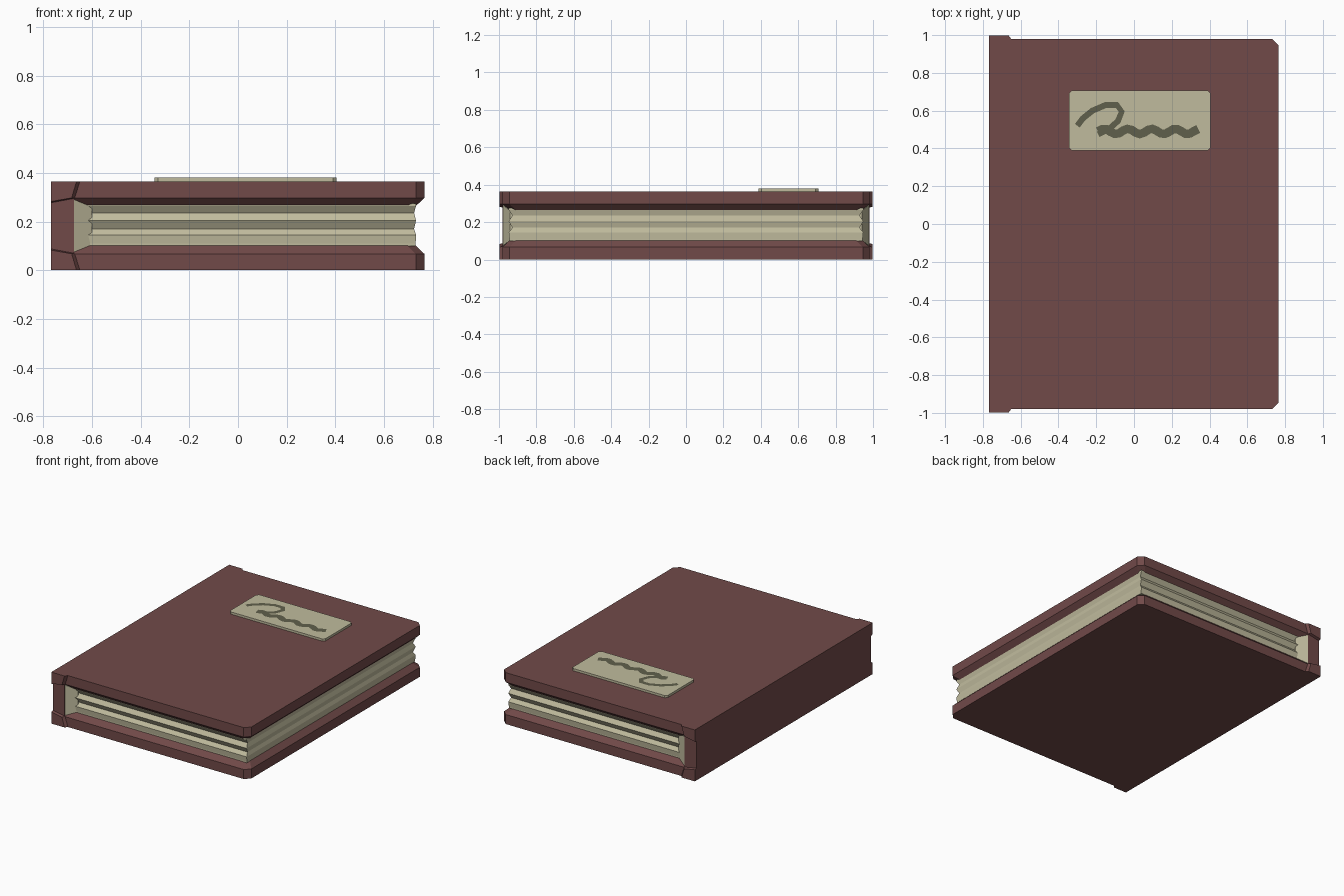
import bpy, bmesh, math
from mathutils import Vector

if "Cube" in bpy.data.objects:
    bpy.data.objects.remove(bpy.data.objects["Cube"])


def material(name, rgb):
    m = bpy.data.materials.new(name)
    m.diffuse_color = (*rgb, 1)
    m.use_nodes = True
    m.node_tree.nodes["Principled BSDF"].inputs["Base Color"].default_value = m.diffuse_color
    return m


LEATHER = material("maroon_leather", (0.165, 0.068, 0.066))
PAPER = material("cream_paper", (0.53, 0.50, 0.34))
INK = material("olive_ink", (0.118, 0.118, 0.072))
MID = 0.1825  # mid height of the book


def loft(name, rings, mat):
    """Closed solid through a list of equal-length rings of points."""
    bm = bmesh.new()
    vs = [[bm.verts.new(p) for p in r] for r in rings]
    n = len(rings[0])
    for a, b in zip(vs, vs[1:]):
        for i in range(n):
            j = (i + 1) % n
            bm.faces.new((a[i], a[j], b[j], b[i]))
    bm.faces.new(vs[0])
    bm.faces.new(vs[-1])
    bmesh.ops.recalc_face_normals(bm, faces=bm.faces)
    me = bpy.data.meshes.new(name)
    bm.to_mesh(me)
    bm.free()
    me.materials.append(mat)
    ob = bpy.data.objects.new(name, me)
    bpy.context.collection.objects.link(ob)
    return ob


def board(x0, x1, y, c, z):
    """Outline with the two fore-edge corners cut by c."""
    return [(x0, -y, z), (x1 - c, -y, z), (x1, -y + c, z),
            (x1, y - c, z), (x1 - c, y, z), (x0, y, z)]


def rect(x0, x1, y0, y1, z):
    return [(x0, y0, z), (x1, y0, z), (x1, y1, z), (x0, y1, z)]


# Cover boards with a bevelled inner edge
for name, s in (("front_cover", 1), ("back_cover", -1)):
    loft(name, [board(-0.675, x, y, 0.035, MID + s * h) for x, y, h in
                ((0.766, 0.98, 0.1825), (0.766, 0.98, 0.115), (0.73, 0.943, 0.08))], LEATHER)

# Spine
loft("spine", [rect(-0.768, -0.675, -0.98, 0.98, z) for z in (0, 2 * MID)], LEATHER)

# Raised folded caps at the four spine ends
base = [(-0.768, 0.1825), (-0.65, 0.1825), (-0.672, 0.113), (-0.768, 0.095)]
tip = [(-0.768, 0.1825), (-0.664, 0.1825), (-0.684, 0.115), (-0.768, 0.10)]
for sy in (-1, 1):
    for sz in (-1, 1):
        loft("spine_cap", [[(x, sy * y, MID + sz * h) for x, h in prof]
                           for y, prof in ((0.97, base), (0.98, base), (0.998, tip))], LEATHER)

# Page block with rippled edges
loft("pages", [rect(-0.675, 0.732 - 0.4 * d, -0.948 + d, 0.948 - d, z) for z, d in
               ((0.10, 0.004), (0.11, 0.004), (0.145, 0.0), (0.17, 0.02), (0.205, 0.0),
                (0.235, 0.02), (0.265, 0.0), (0.275, 0.0))], PAPER)

# Paper flaring out to meet the spine
loft("page_binding", [[(x, -y, MID - h), (x, y, MID - h), (x, y, MID + h), (x, -y, MID + h)]
                      for x, y, h in ((-0.675, 0.978, 0.108), (-0.60, 0.94, 0.0775))], PAPER)

# Label plate with small cut corners
def plate(z):
    x0, x1, y0, y1, c = -0.343, 0.405, 0.388, 0.708, 0.015
    return [(x0 + c, y0, z), (x1 - c, y0, z), (x1, y0 + c, z), (x1, y1 - c, z),
            (x1 - c, y1, z), (x0 + c, y1, z), (x0, y1 - c, z), (x0, y0 + c, z)]


loft("label", [plate(0.36), plate(0.381)], PAPER)

# Abstract ink flourish: a hooked sweep and a wavy tail
path = [(-0.30, 0.52), (-0.27, 0.56), (-0.22, 0.60), (-0.15, 0.63), (-0.09, 0.63), (-0.065, 0.595),
        (-0.085, 0.545), (-0.13, 0.505), (-0.19, 0.475)]
tail = [(-0.19 + 0.53 * i / 24, 0.49 + 0.014 * math.sin(i * 1.1)) for i in range(25)]
for name, pts, w in (("ink_sweep", path, 0.016), ("ink_tail", tail, 0.023)):
    pts = [Vector(p) for p in pts]
    bm = bmesh.new()
    prev = None
    for i, p in enumerate(pts):
        t = (pts[min(i + 1, len(pts) - 1)] - pts[max(i - 1, 0)]).normalized()
        n = Vector((-t.y, t.x)) * w
        pair = [bm.verts.new((q.x, q.y, 0.3835)) for q in (p - n, p + n)]
        if prev:
            bm.faces.new((prev[0], pair[0], pair[1], prev[1]))
        prev = pair
    me = bpy.data.meshes.new(name)
    bm.to_mesh(me)
    bm.free()
    me.materials.append(INK)
    bpy.context.collection.objects.link(bpy.data.objects.new(name, me))
